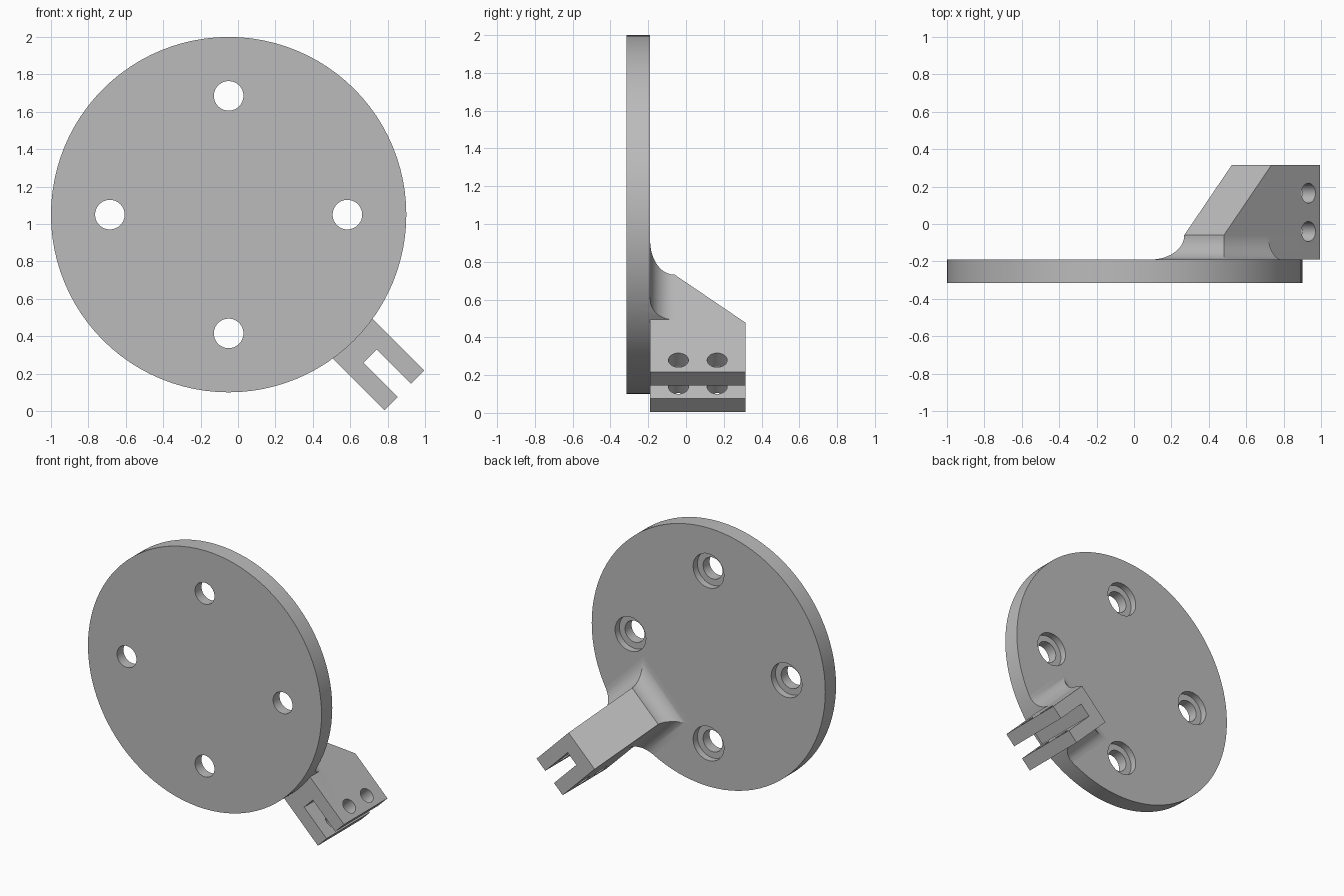
import bpy, bmesh, math
from mathutils import Matrix, Vector

# Remove the default cube
cube = bpy.data.objects.get("Cube")
if cube:
    bpy.data.objects.remove(cube, do_unlink=True)

# Working frame: disc axis at the origin, local x runs outward along the arm
PLACE = Matrix.Translation((-0.05, 0, 1.05)) @ Matrix.Rotation(math.radians(45), 4, 'Y')
RADIUS, FRONT, BACK, REAR = 0.95, -0.315, -0.19, 0.315
ARM_HALF, ARM_START, ARM_END = 0.15, 0.60, 1.328
FILLET = 0.127

grey = bpy.data.materials.new("plain grey")
grey.use_nodes = True
grey.diffuse_color = (0.5, 0.5, 0.5, 1)
grey.node_tree.nodes["Principled BSDF"].inputs["Base Color"].default_value = (0.5, 0.5, 0.5, 1)


def finish(name, bm):
    bmesh.ops.recalc_face_normals(bm, faces=bm.faces)
    mesh = bpy.data.meshes.new(name)
    bm.to_mesh(mesh)
    bm.free()
    mesh.materials.append(grey)
    obj = bpy.data.objects.new(name, mesh)
    bpy.context.collection.objects.link(obj)
    return obj


def cylinder(name, radius, start, end, across=(0, 0), axis='Y', segments=48):
    bm = bmesh.new()
    mid = (start + end) / 2
    if axis == 'Y':
        spot = Matrix.Translation((across[0], mid, across[1])) @ Matrix.Rotation(math.pi / 2, 4, 'X')
    else:
        spot = Matrix.Translation((across[0], across[1], mid))
    bmesh.ops.create_cone(bm, cap_ends=True, segments=segments, radius1=radius,
                          radius2=radius, depth=end - start, matrix=spot)
    return finish(name, bm)


def extruded(name, profile, half):
    """Outline in x and y, extruded symmetrically along z."""
    bm = bmesh.new()
    face = bm.faces.new([bm.verts.new((x, y, -half)) for x, y in profile])
    out = bmesh.ops.extrude_face_region(bm, geom=[face])["geom"]
    bmesh.ops.translate(bm, vec=(0, 0, 2 * half),
                        verts=[v for v in out if isinstance(v, bmesh.types.BMVert)])
    return finish(name, bm)


def combine(target, tool, operation):
    mod = target.modifiers.new(operation, 'BOOLEAN')
    mod.operation, mod.object, mod.solver = operation, tool, 'EXACT'
    tool.hide_render = True
    bpy.context.view_layer.objects.active = target
    bpy.ops.object.modifier_apply(modifier=mod.name)
    bpy.data.objects.remove(tool, do_unlink=True)


# Slab rising through a concave fillet to the arm's footprint
steps = 12
levels = [(-0.5, 2), (BACK, 2)]
for i in range(steps + 1):
    a = math.pi / 2 * i / steps
    levels.append((BACK + FILLET * (1 - math.cos(a)), FILLET * (1 - math.sin(a))))
bm = bmesh.new()
rings = []
for y, grow in levels:
    x, z = ARM_START - grow, ARM_HALF + grow
    rings.append([bm.verts.new(p) for p in ((x, y, -z), (1.5, y, -z), (1.5, y, z), (x, y, z))])
for low, high in zip(rings, rings[1:]):
    for i in range(4):
        j = (i + 1) % 4
        bm.faces.new((low[i], low[j], high[j], high[i]))
bm.faces.new(rings[0])
bm.faces.new(rings[-1])
fillet_slab = finish("fillet_slab", bm)

# Round plate trimmed from that slab
bracket = cylinder("mounting_plate_with_arm", RADIUS, FRONT, 0.1, segments=96)
combine(bracket, fillet_slab, 'INTERSECT')

# Arm with sloped inner end, slot and cross holes
arm = extruded("arm", [(ARM_START, BACK), (ARM_END, BACK), (ARM_END, REAR),
                       (0.96, REAR), (ARM_START, -0.06)], ARM_HALF)
slot = extruded("slot", [(1.07, -0.6), (1.5, -0.6), (1.5, 0.6), (1.07, 0.6)], 0.05)
combine(arm, slot, 'DIFFERENCE')
for y in (-0.04, 0.165):
    combine(arm, cylinder("cross_hole", 0.053, -0.3, 0.3, (1.24, y), 'Z'), 'DIFFERENCE')
combine(bracket, arm, 'UNION')

# Four counterbored bolt holes
for k in range(4):
    a = math.radians(45 + 90 * k)
    spot = (0.635 * math.cos(a), 0.635 * math.sin(a))
    combine(bracket, cylinder("bolt_hole", 0.079, -0.5, 0, spot), 'DIFFERENCE')
    combine(bracket, cylinder("counterbore", 0.125, BACK - 0.05, 0, spot), 'DIFFERENCE')

# Place and shade
bracket.data.transform(PLACE)
bpy.ops.object.select_all(action='DESELECT')
bracket.select_set(True)
bpy.context.view_layer.objects.active = bracket
bpy.ops.object.shade_smooth_by_angle(angle=math.radians(20))
for face in bracket.data.polygons:
    face.material_index = 0
    if abs(face.normal.y) > 0.999:
        face.use_smooth = False
